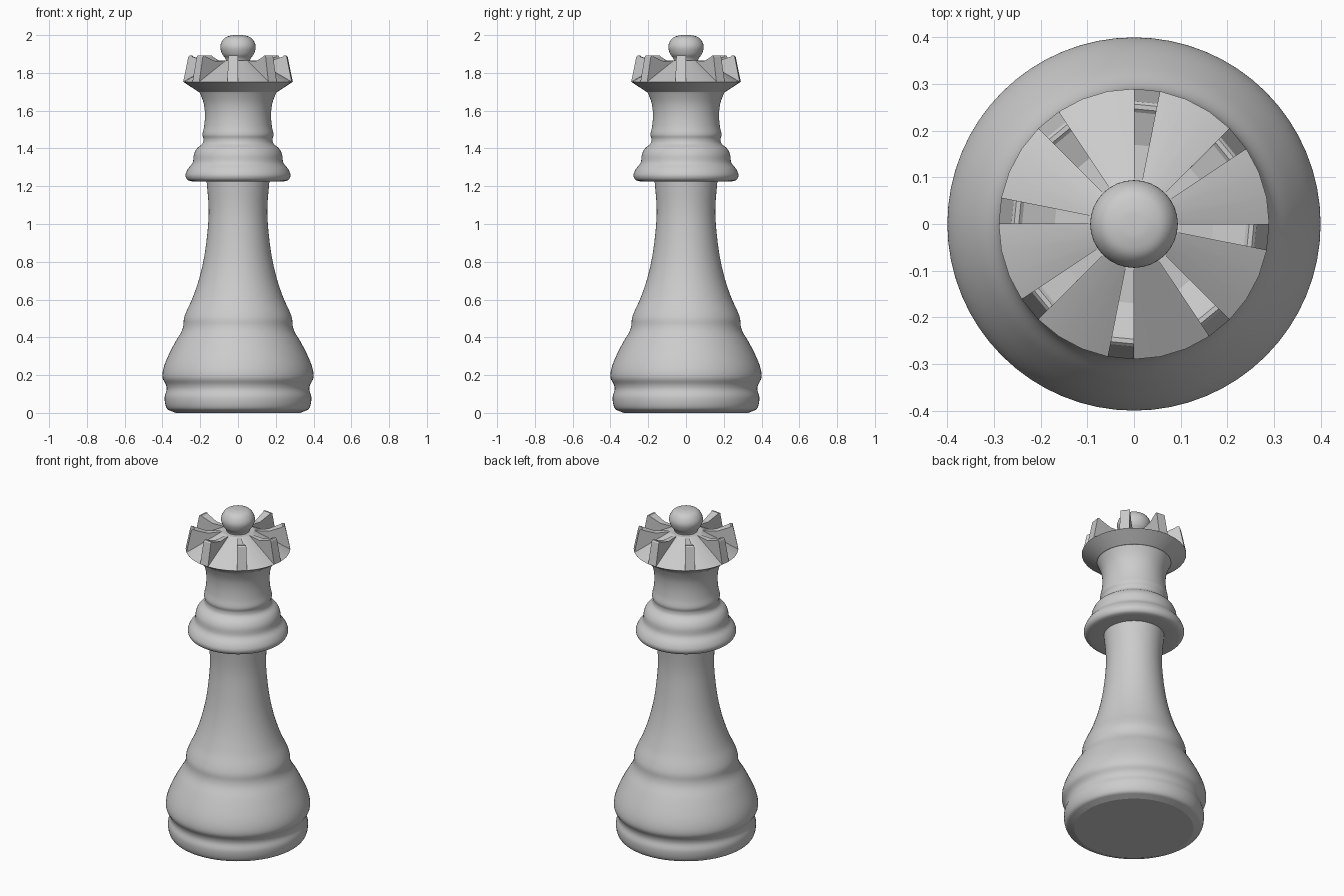
import bpy, bmesh
from math import sin, cos, pi, radians

if "Cube" in bpy.data.objects:
    bpy.data.objects.remove(bpy.data.objects["Cube"])


def finish(name, bm, smooth=None):
    bmesh.ops.remove_doubles(bm, verts=bm.verts, dist=1e-5)
    bmesh.ops.recalc_face_normals(bm, faces=bm.faces)
    me = bpy.data.meshes.new(name)
    bm.to_mesh(me)
    bm.free()
    ob = bpy.data.objects.new(name, me)
    bpy.context.collection.objects.link(ob)
    if smooth:
        bpy.ops.object.select_all(action='DESELECT')
        ob.select_set(True)
        bpy.context.view_layer.objects.active = ob
        bpy.ops.object.shade_smooth_by_angle(angle=radians(smooth))
    return ob


def curve(pts, n=4):
    """Catmull-Rom curve through (radius, height) points."""
    p = [pts[0]] + pts + [pts[-1]]
    out = []
    for a, b, c, d in zip(p, p[1:], p[2:], p[3:]):
        for k in range(n):
            t = k / n
            out.append(tuple(0.5 * (2 * b[i] + (c[i] - a[i]) * t
                       + (2 * a[i] - 5 * b[i] + 4 * c[i] - d[i]) * t * t
                       + (3 * b[i] - a[i] - 3 * c[i] + d[i]) * t ** 3) for i in (0, 1)))
    return out + [pts[-1]]


def lathe(name, prof, seg, smooth=None):
    """Revolve a profile around z, closing both ends with caps."""
    bm = bmesh.new()
    rings = [[bm.verts.new((r * cos(2 * pi * i / seg), r * sin(2 * pi * i / seg), z))
              for i in range(seg)] for r, z in prof]
    for lo, hi in zip(rings, rings[1:]):
        for i in range(seg):
            j = (i + 1) % seg
            bm.faces.new((lo[i], lo[j], hi[j], hi[i]))
    bm.faces.new(rings[0])
    bm.faces.new(rings[-1])
    return finish(name, bm, smooth)


# Foot, bell and stem
lathe("base_and_stem", curve([
    (.345, .008), (.372, .018), (.385, .045), (.388, .085), (.378, .122), (.382, .15),
    (.399, .185), (.396, .23), (.375, .29), (.335, .37), (.302, .425), (.29, .46),
    (.286, .5), (.272, .54), (.24, .61), (.203, .72), (.175, .85), (.158, 1.0),
    (.156, 1.1), (.164, 1.2), (.168, 1.24)]), 64, 40)

# Flat bottom
lathe("bottom_plate", [(.33, 0), (.36, .012)], 64)

# Collar and neck
lathe("collar_and_neck", [(.16, 1.232)] + curve([
    (.245, 1.226), (.268, 1.234), (.278, 1.258), (.266, 1.29), (.24, 1.325), (.233, 1.37),
    (.217, 1.4), (.189, 1.425), (.183, 1.45), (.188, 1.475), (.179, 1.52), (.175, 1.58),
    (.182, 1.64), (.203, 1.695), (.215, 1.712)]), 64, 40)

# Crown cone with flared rim
lathe("crown", [(.18, 1.69), (.21, 1.70), (.29, 1.753), (.09, 1.866)], 32, 15)

# Eight crown teeth, each one sector of 32
bm = bmesh.new()
tooth = [(.07, 1.75), (.29, 1.753), (.263, 1.885), (.257, 1.891), (.247, 1.891),
         (.24, 1.885), (.17, 1.862), (.07, 1.866)]
for k in range(8):
    a1 = k * pi / 4
    a0 = a1 - pi / 16
    s0, s1 = [[bm.verts.new((r * cos(a), r * sin(a), z)) for r, z in tooth] for a in (a0, a1)]
    bm.faces.new(s0)
    bm.faces.new(s1[::-1])
    for i in range(len(tooth)):
        j = (i + 1) % len(tooth)
        bm.faces.new((s0[i], s0[j], s1[j], s1[i]))
finish("crown_teeth", bm)

# Ball finial
lathe("finial", curve([(.06, 1.855), (.068, 1.878), (.084, 1.9), (.094, 1.935),
                       (.086, 1.965), (.066, 1.988), (.035, 1.998), (.012, 2.0)]), 32, 40)
